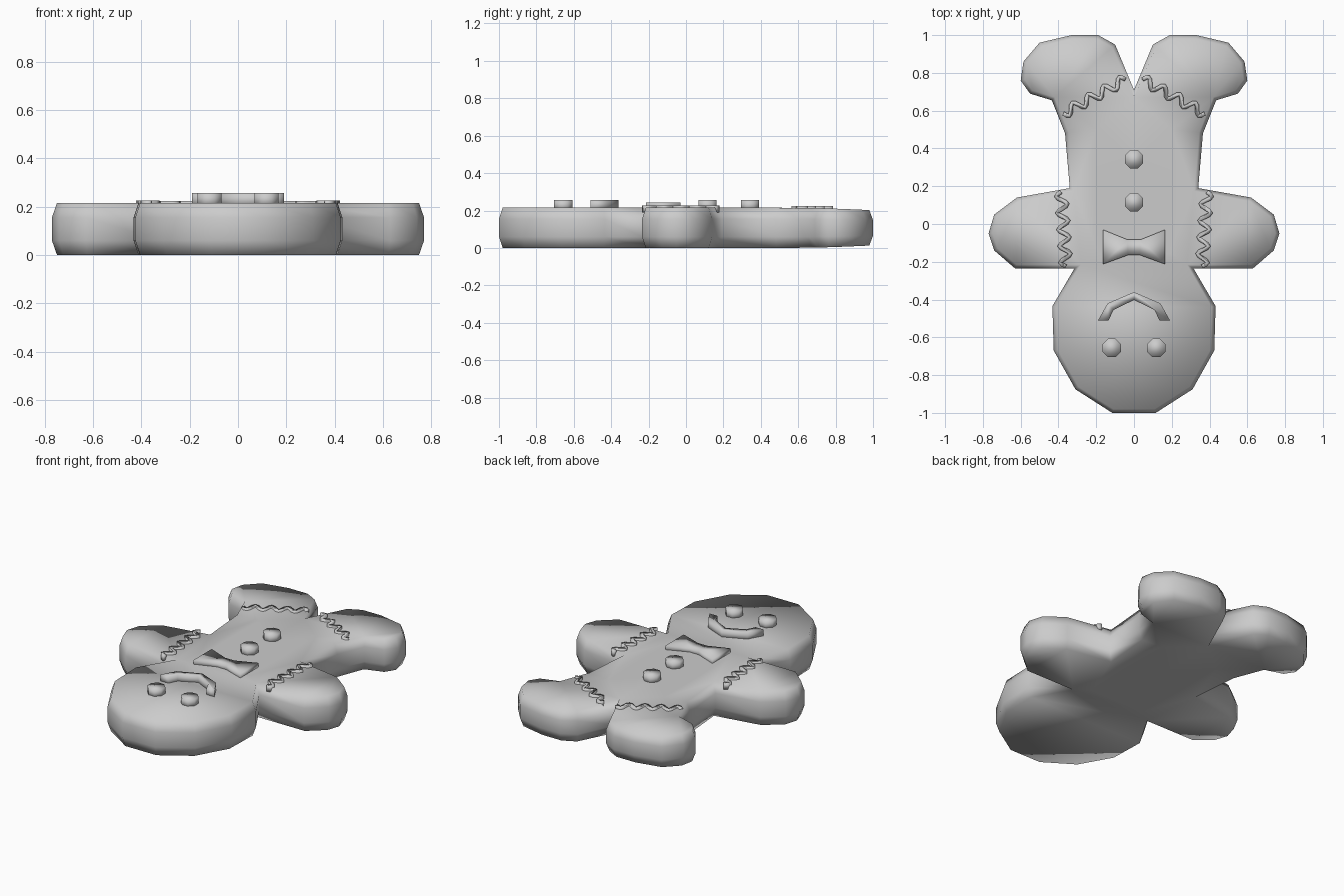
import bpy, bmesh, math
from mathutils import Vector
from mathutils.geometry import delaunay_2d_cdt

if "Cube" in bpy.data.objects:
    bpy.data.objects.remove(bpy.data.objects["Cube"])


def finish(bm, name):
    bmesh.ops.recalc_face_normals(bm, faces=bm.faces)
    for f in bm.faces:
        f.smooth = True
    me = bpy.data.meshes.new(name)
    bm.to_mesh(me)
    bm.free()
    ob = bpy.data.objects.new(name, me)
    bpy.context.collection.objects.link(ob)
    return ob


def inset(pts, d):
    # move a clockwise outline inwards by d with mitred corners
    out = []
    n = len(pts)
    for i, p in enumerate(pts):
        a = (p - pts[i - 1]).normalized()
        b = (pts[(i + 1) % n] - p).normalized()
        na, nb = Vector((a.y, -a.x)), Vector((b.y, -b.x))
        m = (na + nb).normalized()
        out.append(p + m * d / max(m.dot(na), 0.5))
    return out


def prism(name, pts, z0, z1):
    bm = bmesh.new()
    low = [bm.verts.new((x, y, z0)) for x, y in pts]
    high = [bm.verts.new((x, y, z1)) for x, y in pts]
    n = len(pts)
    bm.faces.new(low)
    bm.faces.new(high)
    for i in range(n):
        j = (i + 1) % n
        bm.faces.new((low[i], low[j], high[j], high[i]))
    return finish(bm, name)


# Cookie body: half outline from crotch round foot, arm and head
half = [(.10, .95), (.19, 1), (.33, 1), (.50, .96), (.585, .86), (.60, .76),
        (.55, .69), (.435, .655), (.365, .48), (.34, .19), (.62, .14),
        (.74, .05), (.77, -.05), (.74, -.14), (.63, -.235), (.315, -.235),
        (.432, -.435), (.425, -.67), (.31, -.875), (.115, -1)]
outline = [Vector(p) for p in
           [(0, .71)] + half + [(-x, y) for x, y in reversed(half)]]
n = len(outline)
# a few flat points in the torso keep its middle evenly shaded
inner = [Vector(p) for p in [(.2, .5), (-.2, .5), (.2, .15), (-.2, .15),
                             (.19, -.15), (-.19, -.15), (0, .3), (0, 0)]]
rim = inset(outline, .02)
cap = rim + inner
tris = delaunay_2d_cdt(cap, [(i, (i + 1) % n) for i in range(n)], [], 1, 1e-5)
cap_pts, cap_faces = tris[0], tris[2]


def level(p, z):
    # feet get slightly thinner towards their tips
    t = min(max((p.y - .5) / .5, 0), 1)
    return (p.x, p.y, .108 + (z - .108) * (1 - .13 * t * t))


bm = bmesh.new()
bottom = [bm.verts.new(level(p, 0)) for p in cap_pts]
mid_a = [bm.verts.new(level(p, .06)) for p in outline]
mid_b = [bm.verts.new(level(p, .155)) for p in outline]
top = [bm.verts.new(level(p, .215)) for p in cap_pts]
for f in cap_faces:
    bm.faces.new([top[i] for i in f])
    bm.faces.new([bottom[i] for i in reversed(f)])
for a, b in ((bottom, mid_a), (mid_a, mid_b), (mid_b, top)):
    for i in range(n):
        j = (i + 1) % n
        bm.faces.new((a[i], a[j], b[j], b[i]))
finish(bm, "cookie_body")


# Eyes and buttons: low eight-sided discs
def disc(name, x, y):
    ring = [(x + .053 * math.cos(k * math.pi / 4 + math.pi / 8),
             y + .053 * math.sin(k * math.pi / 4 + math.pi / 8)) for k in range(8)]
    prism(name, ring, .2, .256)


disc("eye_left", -.118, -.656)
disc("eye_right", .118, -.656)
disc("button_upper", 0, .115)
disc("button_lower", 0, .342)

# Mouth: bent strip
prism("mouth", [(-.19, -.51), (-.14, -.42), (0, -.36), (.14, -.42), (.19, -.51),
                (.135, -.51), (.108, -.455), (0, -.402), (-.108, -.455),
                (-.135, -.51)], .2, .256)

# Bow tie
prism("bow_tie", [(-.165, -.03), (-.033, -.083), (.033, -.083), (.165, -.03),
                  (.165, -.213), (.033, -.165), (-.033, -.165), (-.165, -.213)],
      .2, .242)


# Icing: wavy ribbon between two points
def icing(name, a, b, waves, amp, top_z):
    a, b = Vector(a), Vector(b)
    d = b - a
    side = Vector((-d.y, d.x)).normalized()
    steps = int(waves * 8)
    path = [a + d * (i / steps)
            + side * amp * math.sin(2 * math.pi * waves * i / steps)
            for i in range(steps + 1)]
    left, right = [], []
    for i, p in enumerate(path):
        t = (path[min(i + 1, steps)] - path[max(i - 1, 0)]).normalized()
        nrm = Vector((-t.y, t.x)) * .011
        left.append(p + nrm)
        right.append(p - nrm)
    prism(name, left + right[::-1], .19, top_z)


for s, tag in ((1, "right"), (-1, "left")):
    icing("arm_icing_" + tag, (s * .385, .17), (s * .36, -.225), 4.5, s * .028, .226)
    icing("leg_icing_" + tag, (s * .045, .765), (s * .375, .585), 4, s * .026, .223)
